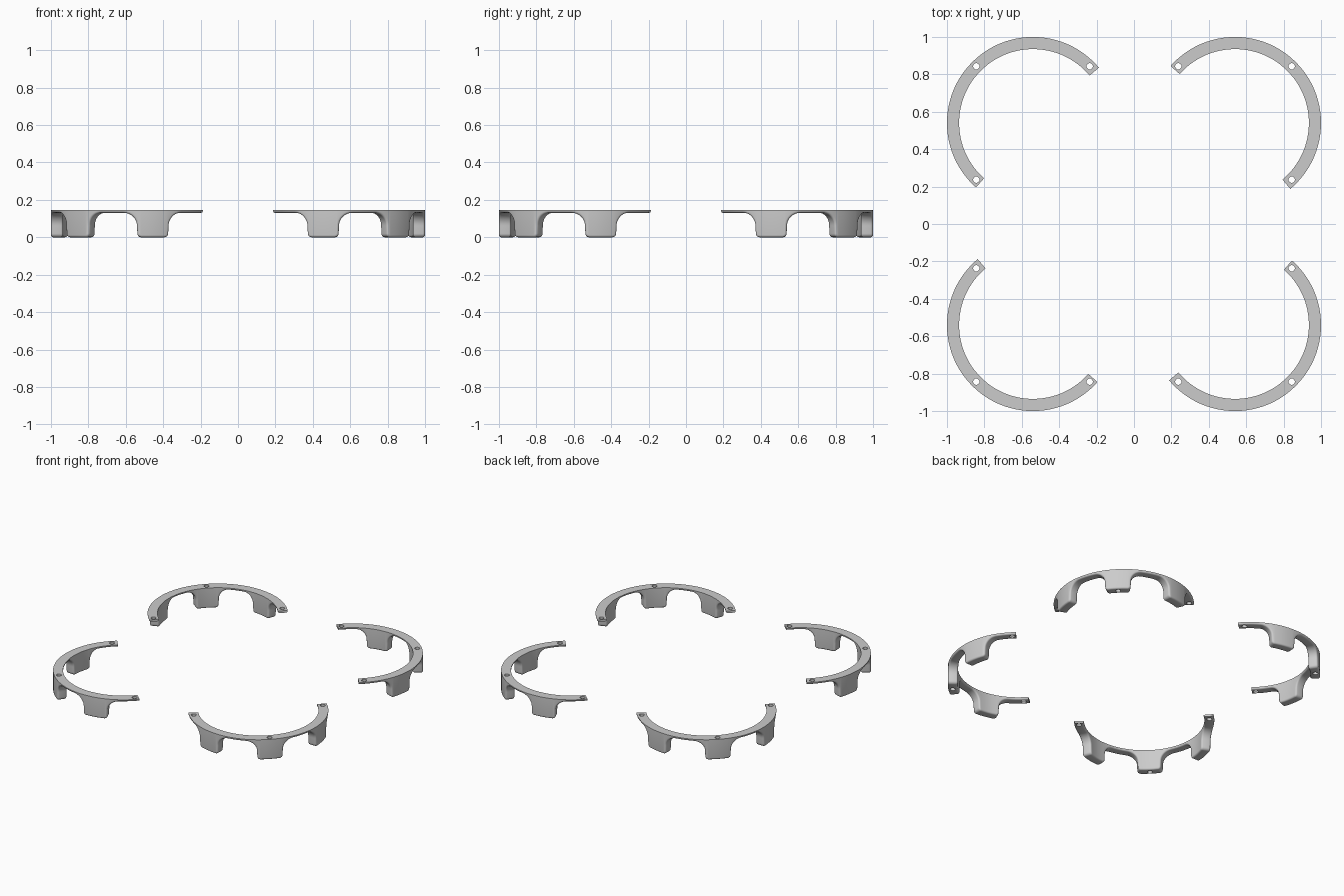
import bpy, bmesh
from math import sin, cos, pi, radians

if "Cube" in bpy.data.objects:
    bpy.data.objects.remove(bpy.data.objects["Cube"])

C, RO, RI = 0.54, 0.46, 0.395      # ring centre offset, outer and inner radius
RM = (RO + RI) / 2
ZT, ZP = 0.146, 0.131              # top and underside of the thin band
W, RC, RA = 0.08, 0.02, 0.07       # foot half width, toe radius, arch radius
F = 0.012                          # rounding of the lower edges
FOOT = radians(56) * RM            # foot spacing along the arc
START, END = -radians(95) * RM, radians(93.5) * RM


def half_foot(d):
    """Underside from foot middle outwards, inset by d into the material."""
    p = [(0, d), ((W - RC) / 2, d)]
    for i in range(7):             # rounded toe
        a = -pi / 2 + pi / 2 * i / 6
        p.append((W - RC + (RC - d) * cos(a), RC + (RC - d) * sin(a)))
    for i in range(11):            # arch fillet
        a = pi - pi / 2 * i / 10
        p.append((W + 0.002 + RA + (RA + d) * cos(a), ZP - RA + (RA + d) * sin(a)))
    return p


def underside(d):
    h = half_foot(d)
    foot = [(-s, z) for s, z in reversed(h[1:])] + h
    pts = [(START, ZP + d)]
    for c in (-FOOT, 0, FOOT):
        pts += [None] + [(c + s, z) for s, z in foot]
    pts += [None, (END, ZP + d)]
    out = []                       # fill the straight band between feet
    for i, p in enumerate(pts):
        if p:
            out.append(p)
            continue
        a, b = pts[i - 1], pts[i + 1]
        out += [(a[0] + (b[0] - a[0]) * t / 6, a[1]) for t in range(1, 6)]
    return out


def guard(name, phi):
    cx, cy = C * (1 if cos(phi) > 0 else -1), C * (1 if sin(phi) > 0 else -1)
    # radial rows across the underside with their inset
    arc = [pi / 2 * i / 4 for i in range(5)]
    rows = [(RO - F + F * cos(a), F - F * sin(a)) for a in arc]
    rows += [(RI + F - F * cos(a), F - F * sin(a)) for a in reversed(arc)]
    curves = [(r, underside(d)) for r, d in rows]
    n = len(curves[0][1])
    bm = bmesh.new()

    def vert(r, s, z):
        t = phi + s / RM
        return bm.verts.new((cx + r * cos(t), cy + r * sin(t), z))

    loops = []
    for i in range(n):
        s = curves[0][1][i][0]
        loops.append([vert(RO, s, ZT)] + [vert(r, *c[i]) for r, c in curves] + [vert(RI, s, ZT)])
    m = len(loops[0])
    for a, b in zip(loops, loops[1:]):
        for j in range(m):
            k = (j + 1) % m
            bm.faces.new((a[j], a[k], b[k], b[j]))
    bm.faces.new(loops[0])
    bm.faces.new(loops[-1])
    bmesh.ops.recalc_face_normals(bm, faces=bm.faces)
    me = bpy.data.meshes.new(name)
    bm.to_mesh(me)
    bm.free()
    ob = bpy.data.objects.new(name, me)
    bpy.context.collection.objects.link(ob)

    # screw holes through both ends and the middle foot
    for da in (-pi / 2, 0, pi / 2):
        t = phi + da
        bpy.ops.mesh.primitive_cylinder_add(
            vertices=24, radius=0.017, depth=0.4,
            location=(cx + 0.429 * cos(t), cy + 0.429 * sin(t), 0.07))
        cut = bpy.context.object
        cut.name = "hole_cutter"
        cut.hide_render = True
        mod = ob.modifiers.new("hole", 'BOOLEAN')
        mod.operation, mod.solver, mod.object = 'DIFFERENCE', 'EXACT', cut
        bpy.context.view_layer.objects.active = ob
        bpy.ops.object.modifier_apply(modifier=mod.name)
        bpy.data.objects.remove(cut, do_unlink=True)

    bpy.ops.object.select_all(action='DESELECT')
    ob.select_set(True)
    bpy.context.view_layer.objects.active = ob
    bpy.ops.object.shade_smooth_by_angle(angle=radians(35))


# four footed arcs, each turned a quarter
for k, name in enumerate(("back_right", "back_left", "front_left", "front_right")):
    guard(name + "_footed_arc", radians(45 + 90 * k))
